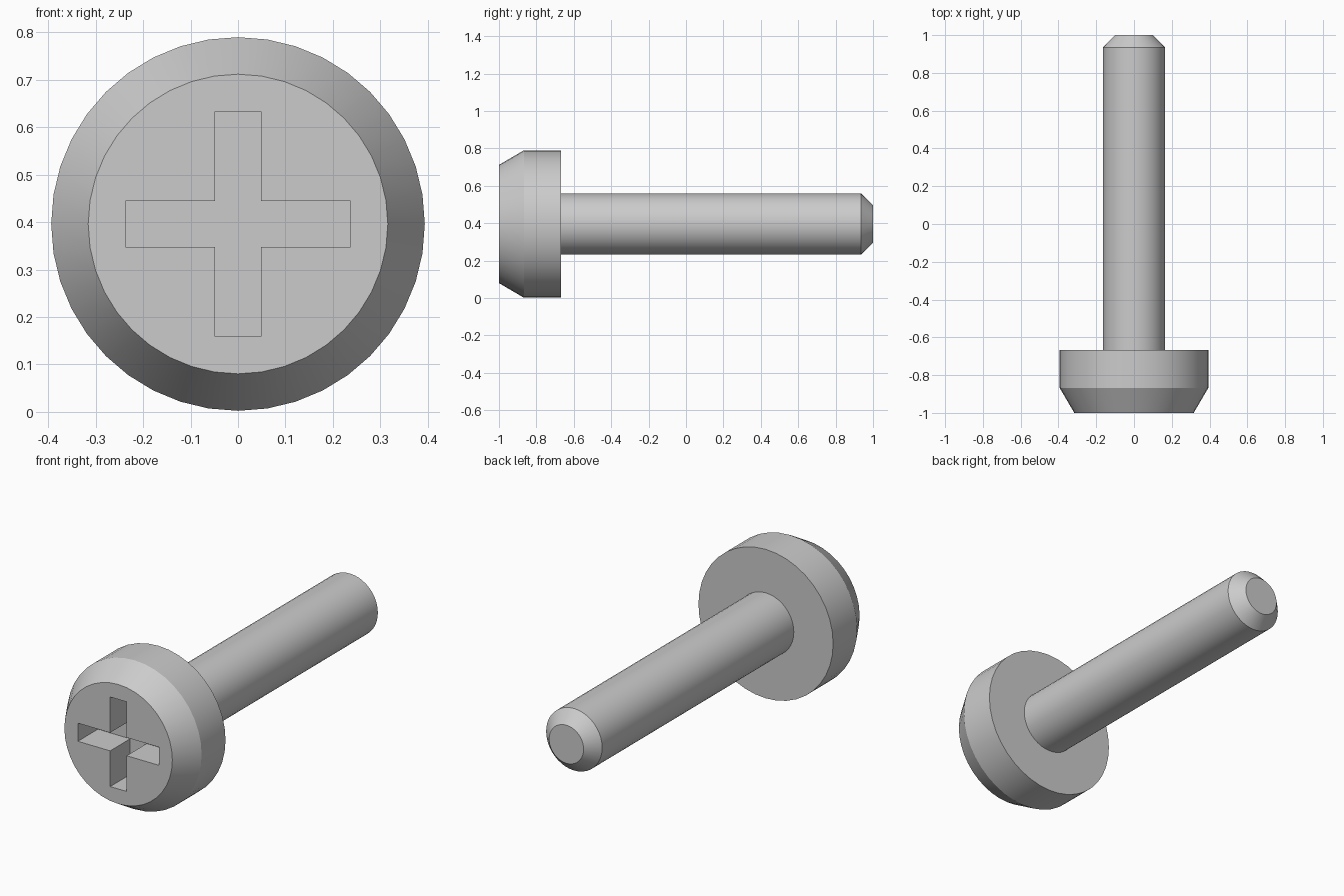
import bpy
import bmesh
from math import cos, sin, tau, radians

SIDES = 40
AXIS_Z = 0.396      # height of the screw's axis

cube = bpy.data.objects.get("Cube")
if cube:
    bpy.data.objects.remove(cube, do_unlink=True)

steel = bpy.data.materials.new("grey steel")
steel.use_nodes = True
colour = (0.6, 0.6, 0.6, 1)
steel.diffuse_color = colour
steel.node_tree.nodes["Principled BSDF"].inputs["Base Color"].default_value = colour


def add_object(name, bm):
    bmesh.ops.recalc_face_normals(bm, faces=bm.faces)
    mesh = bpy.data.meshes.new(name)
    bm.to_mesh(mesh)
    bm.free()
    mesh.materials.append(steel)
    obj = bpy.data.objects.new(name, mesh)
    bpy.context.collection.objects.link(obj)
    return obj


def lathe(name, profile):
    """Solid of revolution about the y axis from (radius, y) points."""
    bm = bmesh.new()
    rings = [[bm.verts.new((r * sin(tau * i / SIDES), y, AXIS_Z + r * cos(tau * i / SIDES)))
              for i in range(SIDES)] for r, y in profile]
    for a, b in zip(rings, rings[1:]):
        for i in range(SIDES):
            j = (i + 1) % SIDES
            bm.faces.new((a[i], a[j], b[j], b[i]))
    bm.faces.new(rings[0])
    bm.faces.new(rings[-1])
    return add_object(name, bm)


def cross_prism(name, arm, half, y0, y1):
    """Plus-shaped prism running along y."""
    quarter = [(half, half), (half, arm), (-half, arm)]
    outline = []
    for _ in range(4):
        outline += quarter
        quarter = [(-z, x) for x, z in quarter]
    bm = bmesh.new()
    face = bm.faces.new([bm.verts.new((x, y0, AXIS_Z + z)) for x, z in outline])
    grown = bmesh.ops.extrude_face_region(bm, geom=[face])["geom"]
    verts = [v for v in grown if isinstance(v, bmesh.types.BMVert)]
    bmesh.ops.translate(bm, verts=verts, vec=(0, y1 - y0, 0))
    return add_object(name, bm)


def select_only(obj):
    bpy.ops.object.select_all(action='DESELECT')
    obj.select_set(True)
    bpy.context.view_layer.objects.active = obj


# Bevelled head, and the shaft with its chamfered tip
head = lathe("head", [(0.316, -1), (0.394, -0.867), (0.394, -0.667)])
shaft = lathe("shaft", [(0.164, -0.69), (0.164, 0.935), (0.101, 1)])

# Cross recess cut into the head
cutter = cross_prism("recess_cutter", 0.237, 0.048, -1.1, -0.833)
cutter.hide_render = True
cut = head.modifiers.new("cross_recess", 'BOOLEAN')
cut.operation = 'DIFFERENCE'
cut.solver = 'EXACT'
cut.object = cutter
select_only(head)
bpy.ops.object.modifier_apply(modifier=cut.name)
bpy.data.objects.remove(cutter, do_unlink=True)

for part in (head, shaft):
    select_only(part)
    bpy.ops.object.shade_smooth_by_angle(angle=radians(25))
